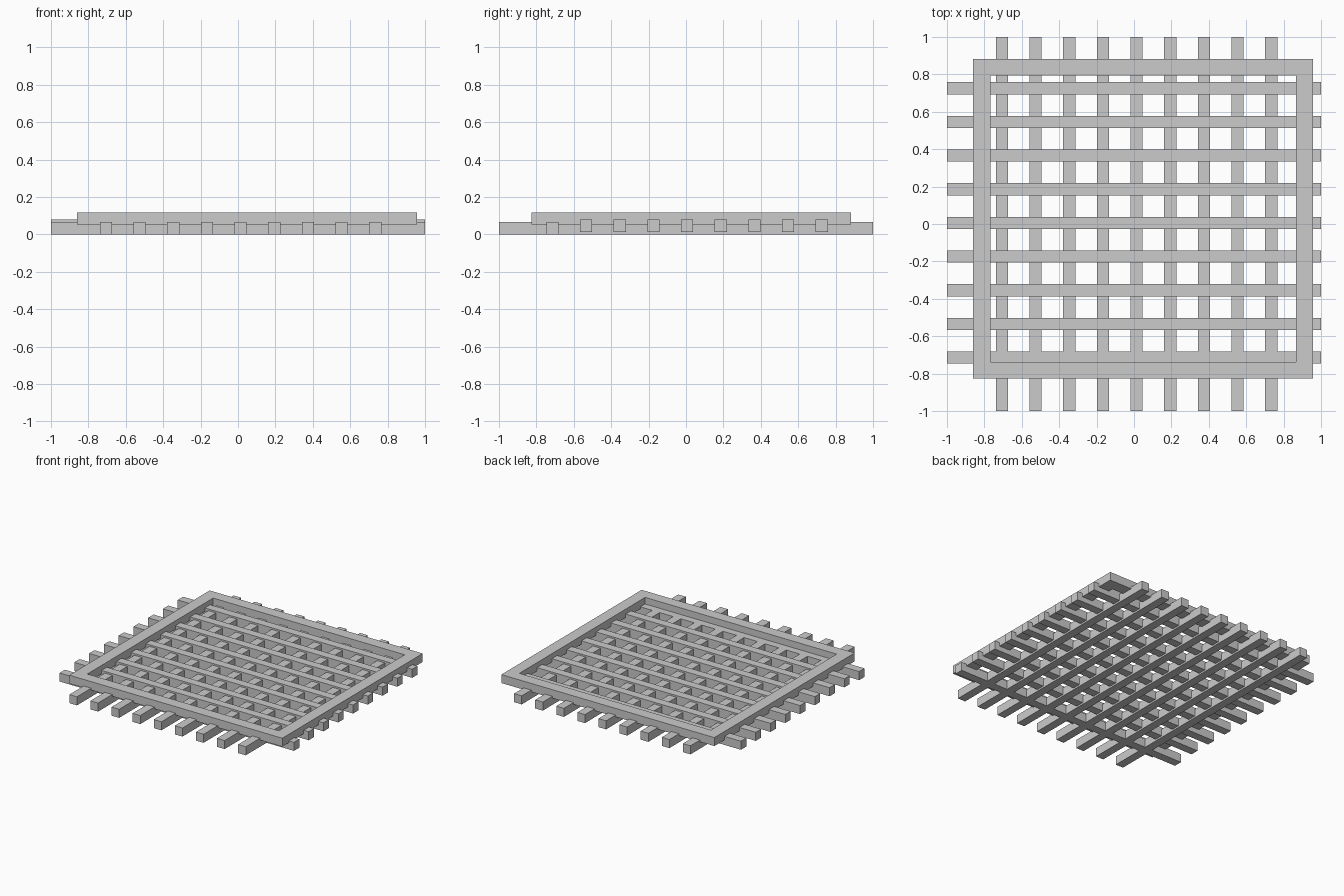
import bpy

if "Cube" in bpy.data.objects:
    bpy.data.objects.remove(bpy.data.objects["Cube"])

W = 0.065        # bar width
PITCH = 0.18     # distance between bars


def mesh_object(name, verts, faces):
    mesh = bpy.data.meshes.new(name)
    mesh.from_pydata(verts, [], faces)
    obj = bpy.data.objects.new(name, mesh)
    bpy.context.collection.objects.link(obj)
    return obj


def box(name, x0, x1, y0, y1, z0, z1):
    verts = [(x, y, z) for z in (z0, z1)
             for x, y in ((x0, y0), (x1, y0), (x1, y1), (x0, y1))]
    sides = [(i, (i + 1) % 4, (i + 1) % 4 + 4, i + 4) for i in range(4)]
    return mesh_object(name, verts, [(3, 2, 1, 0), (4, 5, 6, 7)] + sides)


def ring(name, outer, inner, z0, z1):
    # Rectangular frame: outer and inner loops at two heights
    def loop(r, z):
        x0, x1, y0, y1 = r
        return [(x0, y0, z), (x1, y0, z), (x1, y1, z), (x0, y1, z)]
    loops = [loop(outer, z0), loop(outer, z1), loop(inner, z1), loop(inner, z0)]
    verts = [v for l in loops for v in l]
    faces = [(a * 4 + i, a * 4 + (i + 1) % 4,
              (a + 1) % 4 * 4 + (i + 1) % 4, (a + 1) % 4 * 4 + i)
             for a in range(4) for i in range(4)]
    return mesh_object(name, verts, faces)


# Lower bars running front to back
for i in range(9):
    x = -0.706 + i * PITCH
    box(f"long_bar_{i + 1}", x - W / 2, x + W / 2, -1, 1, 0, 0.066)

# Cross bars running side to side; the front one sits flush with the lower bars
for i in range(9):
    y = -0.714 + i * PITCH
    z = 0 if i == 0 else 0.013
    box(f"cross_bar_{i + 1}", -1, 1, y - W / 2, y + W / 2, z, z + 0.066)

# Rim frame resting on top
ring("rim_frame", (-0.86, 0.957, -0.827, 0.883), (-0.768, 0.866, -0.739, 0.794),
     0.052, 0.117)
